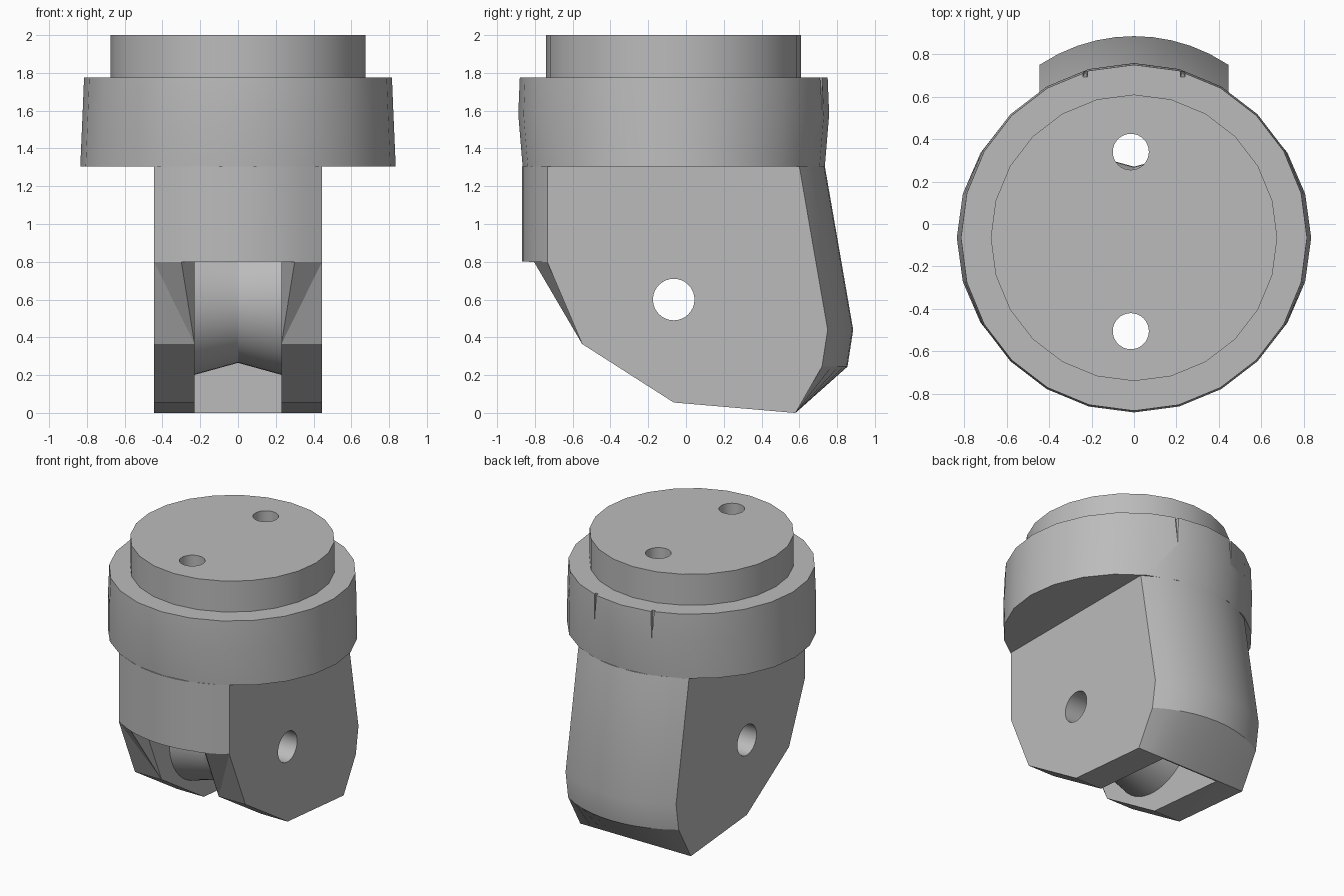
import bpy, bmesh, math
from mathutils import Matrix, Vector

if "Cube" in bpy.data.objects:
    bpy.data.objects.remove(bpy.data.objects["Cube"], do_unlink=True)

AXIS_Y = -0.065   # shared centre line of the round parts
HALF = 0.445      # half width of the fork body
SLOT = 0.23       # half width of the roller slot

grey = bpy.data.materials.new("machined grey")
grey.use_nodes = True
colour = (0.5, 0.5, 0.5, 1)
grey.diffuse_color = colour
grey.node_tree.nodes["Principled BSDF"].inputs["Base Color"].default_value = colour


def make(name, bm):
    bmesh.ops.recalc_face_normals(bm, faces=bm.faces)
    mesh = bpy.data.meshes.new(name)
    bm.to_mesh(mesh)
    bm.free()
    obj = bpy.data.objects.new(name, mesh)
    bpy.context.collection.objects.link(obj)
    mesh.materials.append(grey)
    return obj


def loft(name, rings, close_ends=True):
    """Skin a list of rings; without end caps, join the last ring to the first."""
    bm = bmesh.new()
    loops = [[bm.verts.new(p) for p in ring] for ring in rings]
    n = len(loops[0])
    pairs = list(zip(loops, loops[1:]))
    if close_ends:
        bm.faces.new(loops[0])
        bm.faces.new(loops[-1])
    else:
        pairs.append((loops[-1], loops[0]))
    for a, b in pairs:
        for i in range(n):
            j = (i + 1) % n
            bm.faces.new((a[i], a[j], b[j], b[i]))
    return make(name, bm)


def hull(name, points):
    bm = bmesh.new()
    for p in points:
        bm.verts.new(p)
    bmesh.ops.convex_hull(bm, input=bm.verts)
    return make(name, bm)


def oval(z, rx, ry, n=24):
    return [(rx * math.sin(math.tau * i / n), AXIS_Y + ry * math.cos(math.tau * i / n), z)
            for i in range(n)]


def rod(name, radius, depth, centre, along_x=False):
    bm = bmesh.new()
    turn = Matrix.Rotation(math.pi / 2, 4, "Y") if along_x else Matrix()
    bmesh.ops.create_cone(bm, cap_ends=True, segments=32, radius1=radius, radius2=radius,
                          depth=depth, matrix=Matrix.Translation(centre) @ turn)
    return make(name, bm)


def cut(obj, cutter):
    mod = obj.modifiers.new("cut", "BOOLEAN")
    mod.operation = "DIFFERENCE"
    mod.solver = "EXACT"
    mod.object = cutter
    bpy.context.view_layer.objects.active = obj
    bpy.ops.object.modifier_apply(modifier=mod.name)


# Fork body: flat sides with bowed front and back, leaning outward at the back
def body_ring(z, back, bow):
    steps = 10
    xs = [HALF * (2 * i / steps - 1) for i in range(steps + 1)]
    edge = math.sqrt(0.8 ** 2 - HALF ** 2)
    rise = [math.sqrt(0.8 ** 2 - x * x) - edge for x in xs]
    front_pts = [(x, -0.732 - r, z) for x, r in zip(xs, rise)]
    back_pts = [(x, back + r * bow, z) for x, r in zip(xs, rise)]
    return front_pts + back_pts[::-1]


body = loft("fork_body", [body_ring(*r) for r in
            ((1.305, 0.6, 1), (0.44, 0.75, 1), (0.245, 0.72, 1), (0, 0.58, 0))])

# Collar and top disc
collar = loft("collar", [oval(1.305, 0.835, 0.8), oval(1.58, 0.823, 0.823),
                         oval(1.775, 0.815, 0.815)])
disc = loft("top_disc", [oval(1.775, 0.675, 0.675), oval(2, 0.675, 0.675)])

# Waisted roller with a bore
profile = [(-0.235, 0.11), (-0.235, 0.4), (0, 0.335), (0.235, 0.4), (0.235, 0.11)]
turns = [math.tau * i / 48 for i in range(48)]
roller = loft("roller", [[(x, AXIS_Y + r * math.cos(a), 0.6 + r * math.sin(a)) for a in turns]
                         for x, r in profile], close_ends=False)

# Cutters: underside bevels, slot, pin hole
under = [(-1.2, 0.8), (-0.735, 0.8), (-0.55, 0.365), (-0.065, 0.055), (0.575, 0),
         (0.575, -0.3), (-1.2, -0.3)]
underside = loft("underside_cutter", [[(x, y, z) for y, z in under] for x in (-1, 1)])
slot = hull("slot_cutter", [(x, y, z) for x in (-SLOT, SLOT) for y in (-1.3, 0.57)
                            for z in (-0.4, 0.802)])
pin = rod("pin_cutter", 0.11, 2, (0, AXIS_Y, 0.6), True)
cutters = [underside, slot, pin]
for c in cutters:
    cut(body, c)

# Vertical holes through the top
for y in (0.34, -0.505):
    drill = rod("drill_cutter", 0.085, 1.6, (-0.015, y, 1.5))
    cutters.append(drill)
    for part in (body, collar, disc):
        cut(part, drill)

# Thin tapered notches at the back of the collar
for x in (-0.23, 0.23):
    notch = hull("notch_cutter", [(x - 0.012, 0.69, 1.8), (x + 0.012, 0.69, 1.8),
                                  (x - 0.012, 0.8, 1.8), (x + 0.012, 0.8, 1.8),
                                  (x, 0.72, 1.58), (x, 0.8, 1.58)])
    cutters.append(notch)
    cut(collar, notch)

# Raised corners flaring the slot mouth
noses = [hull(name, [(s * HALF, -0.735, 0.8), (s * 0.3, -0.805, 0.8),
                     (s * SLOT, -0.735, 0.8), (s * SLOT, -0.55, 0.365)])
         for name, s in (("left_fork_nose", 1), ("right_fork_nose", -1))]

for c in cutters:
    bpy.data.objects.remove(c, do_unlink=True)

# Smooth the round surfaces, keep the edges crisp
bpy.ops.object.select_all(action="DESELECT")
for part in (body, collar, disc, roller):
    part.select_set(True)
    bpy.context.view_layer.objects.active = part
bpy.ops.object.shade_smooth_by_angle(angle=math.radians(25))
